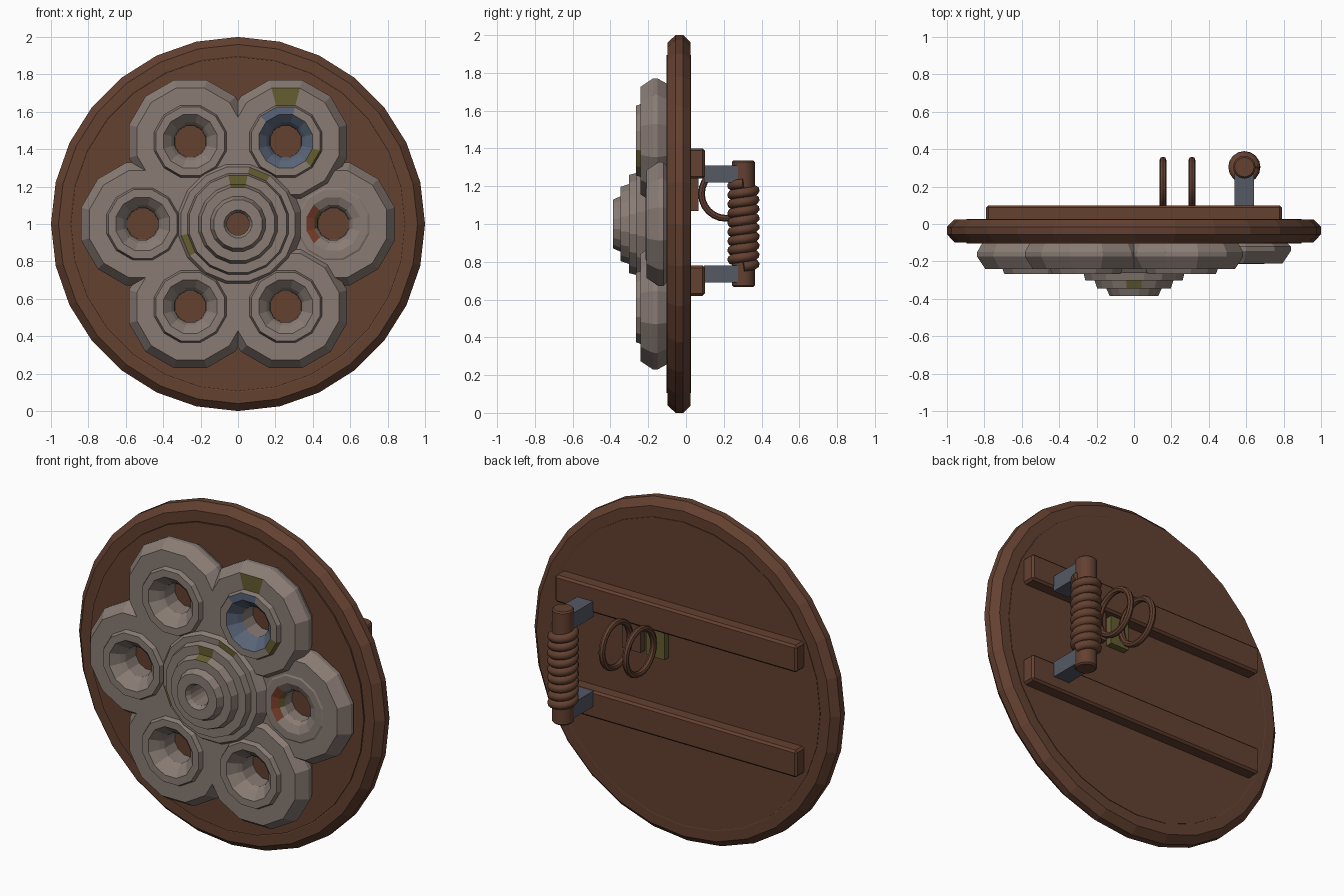
import bpy, bmesh, math
from math import sin, cos, pi, radians

cube = bpy.data.objects.get("Cube")
if cube:
    bpy.data.objects.remove(cube, do_unlink=True)


def material(name, rgb):
    m = bpy.data.materials.new(name)
    m.use_nodes = True
    m.diffuse_color = (*rgb, 1)
    m.node_tree.nodes["Principled BSDF"].inputs["Base Color"].default_value = (*rgb, 1)
    return m


brown = material("brown_wood", (0.125, 0.052, 0.03))
grey = material("warm_grey_metal", (0.25, 0.2, 0.175))
steel = material("blue_grey_steel", (0.09, 0.1, 0.13))
olive = material("olive_patch", (0.13, 0.11, 0.03))
blue = material("slate_blue_patch", (0.1, 0.13, 0.19))
rust = material("rust_patch", (0.2, 0.05, 0.025))
PALETTE = [grey, olive, blue, rust]


def lathe(name, profile, sides, centre, mats, patches=(), phase=0.5):
    """Spin a closed (radius, y) profile around the y axis.
    Patches are (profile step, start degree, end degree, material index)."""
    bm = bmesh.new()
    rings = []
    for r, y in profile:
        angles = [(i + phase) * 2 * pi / sides for i in range(sides)]
        rings.append([bm.verts.new((r * cos(a), y, r * sin(a))) for a in angles])
    for k, ring in enumerate(rings):
        nxt = rings[(k + 1) % len(rings)]
        for i in range(sides):
            j = (i + 1) % sides
            face = bm.faces.new((ring[i], ring[j], nxt[j], nxt[i]))
            mid = math.degrees((i + phase + 0.5) * 2 * pi / sides) % 360
            for step, lo, hi, index in patches:
                if step == k and lo <= mid <= hi:
                    face.material_index = index
    bmesh.ops.recalc_face_normals(bm, faces=bm.faces)
    mesh = bpy.data.meshes.new(name)
    bm.to_mesh(mesh)
    bm.free()
    for m in mats:
        mesh.materials.append(m)
    ob = bpy.data.objects.new(name, mesh)
    ob.location = (centre[0], 0, centre[1])
    bpy.context.collection.objects.link(ob)
    return ob


def finish(name, mat, smooth=False, bevel=0):
    ob = bpy.context.object
    ob.name = name
    ob.data.materials.append(mat)
    if smooth:
        bpy.ops.object.shade_smooth_by_angle(angle=radians(40))
    if bevel:
        mod = ob.modifiers.new("edge_bevel", "BEVEL")
        mod.width = bevel
        mod.segments = 1
    return ob


def box(name, lo, hi, mat, bevel=0):
    mid = [(a + b) / 2 for a, b in zip(lo, hi)]
    bpy.ops.mesh.primitive_cube_add(size=1, location=mid)
    ob = bpy.context.object
    for v in ob.data.vertices:
        v.co = [c * (b - a) for c, a, b in zip(v.co, lo, hi)]
    return finish(name, mat, bevel=bevel)


# Shield board and its chamfered rim
bpy.ops.mesh.primitive_cylinder_add(vertices=28, radius=0.895, depth=0.131,
                                    location=(0, -0.039, 1), rotation=(pi / 2, 0, 0))
finish("shield_board", brown)
rim_profile = [(0.88, 0.02), (0.9, 0.025), (0.96, 0.025), (1, -0.015), (1, -0.055),
               (0.96, -0.098), (0.9, -0.098), (0.88, -0.09)]
lathe("shield_rim", rim_profile, 28, (0, 1), [brown], phase=0)

# Six ring bosses around the middle
boss_profile = [(0.085, -0.09), (0.305, -0.09), (0.34, -0.15), (0.34, -0.175),
                (0.295, -0.24), (0.2, -0.24), (0.19, -0.266), (0.148, -0.266),
                (0.105, -0.225), (0.088, -0.2)]
low_profile = [(r, max(y + 0.03, -0.215) if y < -0.1 else y) for r, y in boss_profile]
boss_names = ["left", "upper_left", "upper_right", "right", "lower_right", "lower_left"]
boss_patches = {
    "left": [(4, 170, 190, 1), (7, 140, 215, 3), (8, 140, 190, 1)],
    "upper_left": [(7, 0, 360, 2), (8, 0, 360, 2), (6, 80, 130, 2),
                   (4, 80, 100, 1), (5, 320, 345, 1), (6, 320, 345, 1)],
    "lower_right": [],
    "lower_left": [(4, 250, 265, 1)],
}
for i, side in enumerate(boss_names):
    a = i * pi / 3
    lathe(side + "_boss", low_profile if i == 0 else boss_profile, 12,
          (0.51 * cos(a), 1 + 0.51 * sin(a)), PALETTE, boss_patches.get(side, ()))

# Stepped centre boss
centre_profile = [(0.06, -0.09), (0.31, -0.09), (0.345, -0.15), (0.345, -0.21),
                  (0.31, -0.262), (0.275, -0.262), (0.265, -0.302), (0.215, -0.302),
                  (0.2, -0.346), (0.15, -0.346), (0.132, -0.386), (0.075, -0.386),
                  (0.06, -0.36)]
lathe("centre_boss", centre_profile, 16, (0, 1), PALETTE,
      [(4, 60, 80, 1), (6, 85, 100, 1), (7, 85, 100, 1), (4, 195, 210, 1)])

# Back battens with a grip mount on each
for label, z in (("upper", 1.32), ("lower", 0.70)):
    box(label + "_batten", (-0.79, 0.015, z - 0.08), (0.79, 0.1, z + 0.08), brown, 0.012)
    s = -0.055 if label == "upper" else 0.035
    box(label + "_grip_mount", (0.538, 0.095, z + s - 0.046),
        (0.642, 0.3, z + s + 0.046), steel)

# Grip bar wrapped in a cord
bpy.ops.mesh.primitive_cylinder_add(vertices=16, radius=0.06, depth=0.67,
                                    location=(0.59, 0.304, 1.002))
finish("grip_bar", brown, smooth=True, bevel=0.008)
turns, steps = 9, 16
cord = bpy.data.curves.new("grip_cord", "CURVE")
cord.dimensions = "3D"
cord.bevel_depth = 0.026
cord.bevel_resolution = 2
cord.use_fill_caps = True
path = cord.splines.new("POLY")
path.points.add(turns * steps)
for i, p in enumerate(path.points):
    a = 2 * pi * i / steps
    p.co = (0.06 * cos(a), 0.06 * sin(a), 0.44 * (i / (turns * steps) - 0.5), 1)
path.use_smooth = True
cord.materials.append(brown)
cord_ob = bpy.data.objects.new("grip_cord", cord)
cord_ob.location = (0.59, 0.304, 0.995)
bpy.context.collection.objects.link(cord_ob)

# Arm loops, each on a small backing plate
for label, x, mat in (("inner", 0.155, olive), ("outer", 0.31, brown)):
    bpy.ops.mesh.primitive_torus_add(major_radius=0.13, minor_radius=0.018,
                                     major_segments=24, minor_segments=8,
                                     location=(x, 0.212, 1.16), rotation=(0, pi / 2, 0))
    finish(label + "_arm_loop", brown, smooth=True)
    box(label + "_loop_plate", (x - 0.06, 0.015, 1.07), (x + 0.06, 0.066, 1.25), mat)
